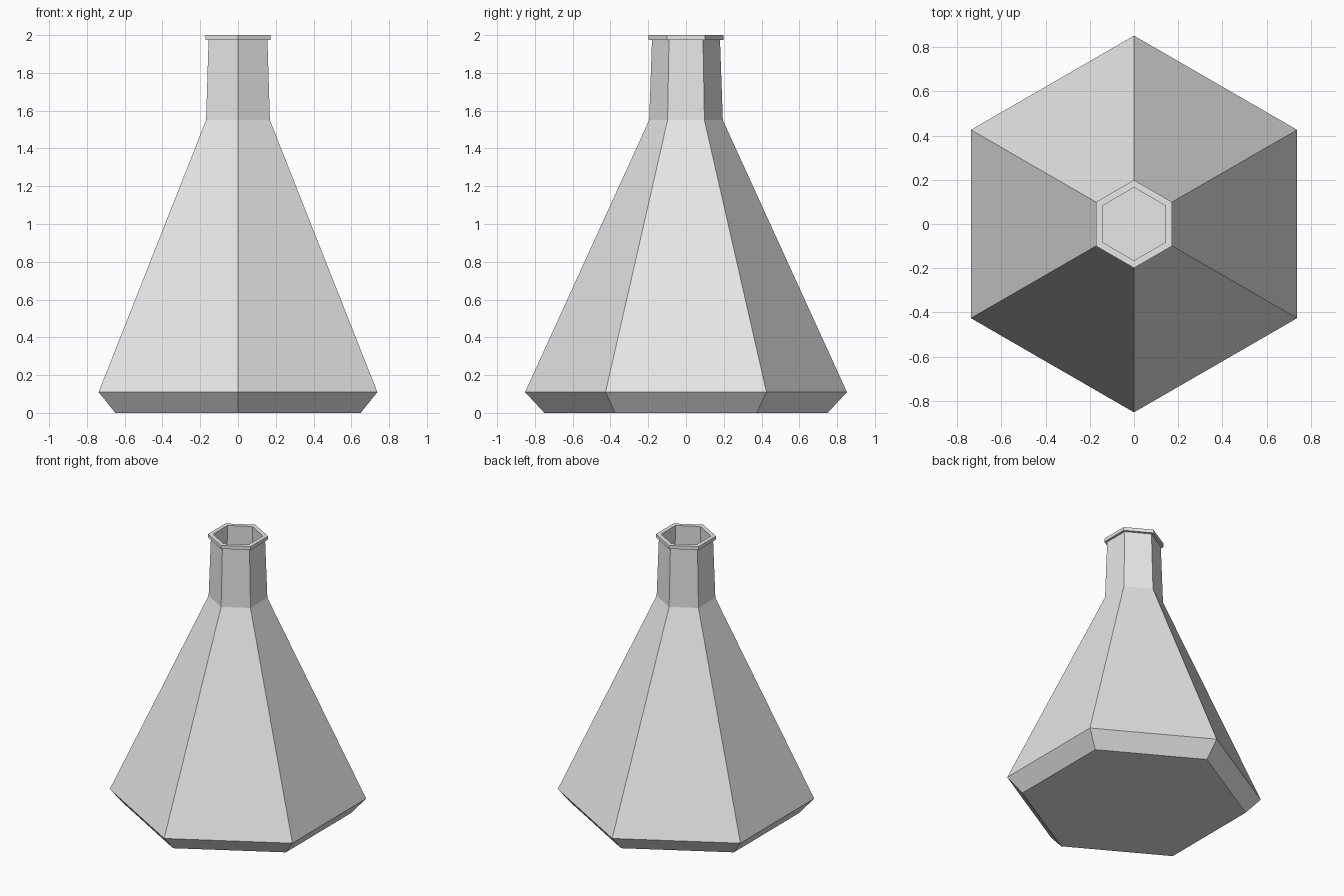
import bpy
import bmesh
from math import sin, cos, tau, pi

cube = bpy.data.objects.get("Cube")
if cube:
    bpy.data.objects.remove(cube, do_unlink=True)

SIDES = 6


def make_material(name, colour):
    mat = bpy.data.materials.new(name)
    mat.use_nodes = True
    mat.diffuse_color = colour
    mat.node_tree.nodes["Principled BSDF"].inputs["Base Color"].default_value = colour
    return mat


def lathe(name, profile, mat):
    """Sweep (radius, height) points around z, capping both open ends."""
    bm = bmesh.new()
    rings = [
        [bm.verts.new((r * cos(pi / 2 + tau * i / SIDES),
                       r * sin(pi / 2 + tau * i / SIDES), z))
         for i in range(SIDES)]
        for r, z in profile
    ]
    for low, high in zip(rings, rings[1:]):
        for i in range(SIDES):
            j = (i + 1) % SIDES
            bm.faces.new((low[i], low[j], high[j], high[i]))
    bm.faces.new(rings[0][::-1])
    bm.faces.new(rings[-1])
    bmesh.ops.recalc_face_normals(bm, faces=bm.faces)
    mesh = bpy.data.meshes.new(name)
    bm.to_mesh(mesh)
    bm.free()
    mesh.materials.append(mat)
    obj = bpy.data.objects.new(name, mesh)
    bpy.context.collection.objects.link(obj)
    return obj


grey = make_material("light grey", (0.8, 0.8, 0.8, 1))

# Outer wall from the base up to the lip, then the hollow inside down to the floor
outer = [(0.75, 0), (0.852, 0.11), (0.195, 1.55), (0.18, 1.975),
         (0.199, 1.975), (0.199, 2.0)]
inner = [(0.165, 2.0), (0.166, 1.975), (0.178, 1.55), (0.82, 0.12), (0.75, 0.03)]
lathe("flask", outer + inner, grey)
